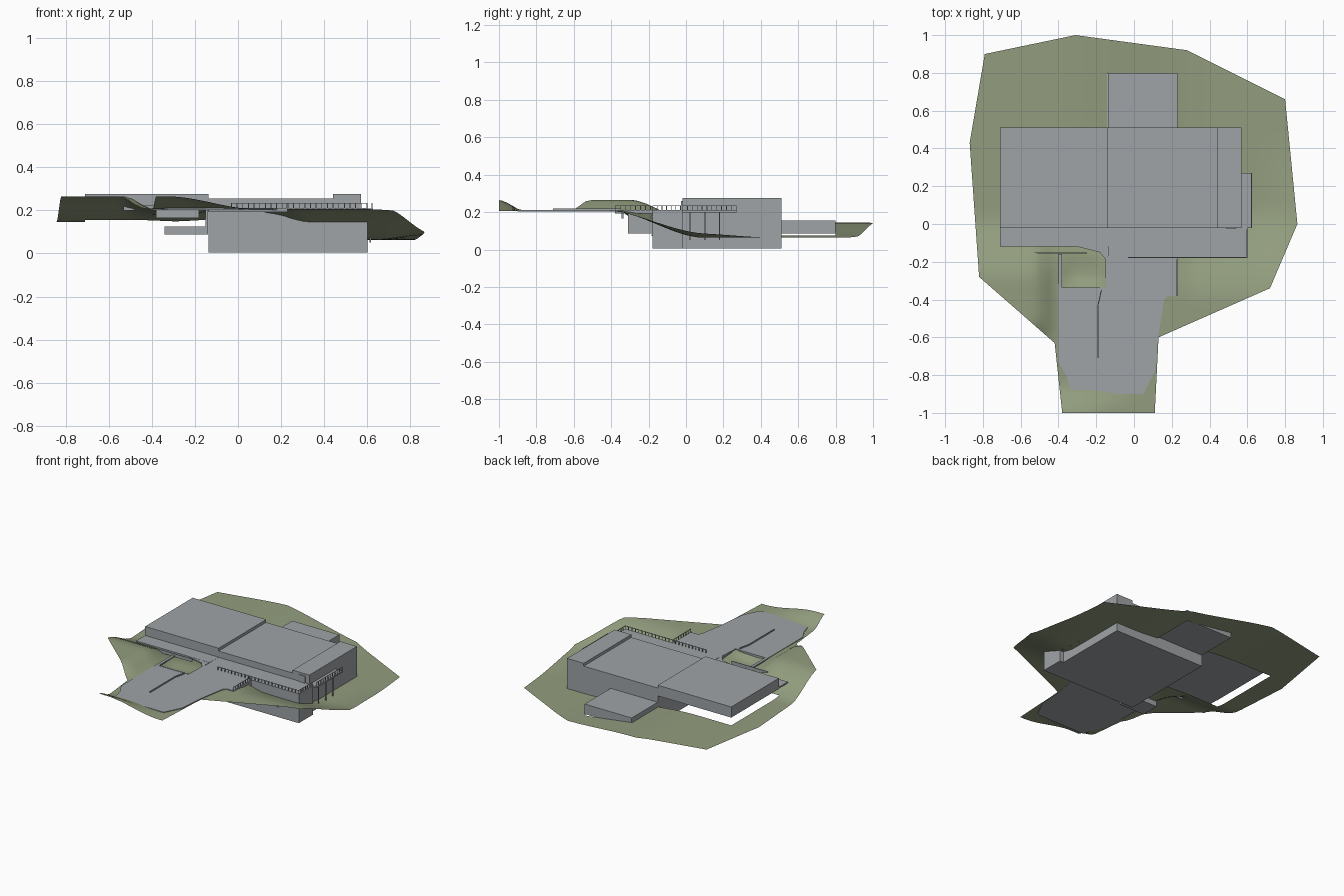
import bpy, bmesh
from mathutils import Vector

cube = bpy.data.objects.get("Cube")
if cube:
    bpy.data.objects.remove(cube)


def material(name, rgb):
    m = bpy.data.materials.new(name)
    m.use_nodes = True
    m.diffuse_color = (*rgb, 1)
    m.node_tree.nodes["Principled BSDF"].inputs["Base Color"].default_value = (*rgb, 1)
    return m


GREY = material("concrete grey", (0.35, 0.37, 0.385))
GREEN = material("grass green", (0.29, 0.34, 0.21))


def finish(name, bm, mat):
    bmesh.ops.recalc_face_normals(bm, faces=bm.faces)
    me = bpy.data.meshes.new(name)
    bm.to_mesh(me)
    bm.free()
    me.materials.append(mat)
    ob = bpy.data.objects.new(name, me)
    bpy.context.collection.objects.link(ob)
    return ob


def box(name, x, y, z, mat=GREY):
    bm = bmesh.new()
    bmesh.ops.create_cube(bm, size=1)
    for v in bm.verts:
        v.co = [r[0] if c < 0 else r[1] for c, r in zip(v.co, (x, y, z))]
    return finish(name, bm, mat)


def slab(name, outline, z0, z1, mat=GREY):
    bm = bmesh.new()
    f = bm.faces.new([bm.verts.new((x, y, z0)) for x, y in outline])
    top = bmesh.ops.extrude_face_region(bm, geom=[f])["geom"]
    bmesh.ops.translate(bm, vec=(0, 0, z1 - z0),
                        verts=[v for v in top if isinstance(v, bmesh.types.BMVert)])
    return finish(name, bm, mat)


def smooth(t, a, b):
    t = min(1, max(0, (t - a) / (b - a)))
    return t * t * (3 - 2 * t)


def ground(x, y):
    west = 1 - smooth(x, -0.53, -0.39)
    # high southern ground with a western bank and a corner berm
    south = 0.206 + 0.059 * west * smooth(y, -0.66, -0.5)
    south += 0.058 * (1 - smooth(x, -0.32, 0.08)) * (1 - smooth(y, -1, -0.86))
    # low northern ground rising to the west
    north = 0.063 + 0.082 * (1 - smooth(x, -0.45, 0.45)) + 0.025 * smooth(x, 0.65, 0.86) * (1 - smooth(y, 0, 0.5))
    # the slope between them starts later below the forecourt
    hold = 0.2 * max(0, 1 - abs(x) / 0.3)
    start, end = -0.41 + 0.11 * west + hold, 0.1 - 0.06 * west + hold
    z = south + (north - south) * smooth(y, start, end)
    # sunken court
    dip = smooth(x, -0.39, -0.34) * (1 - smooth(x, -0.2, -0.14))
    dip *= smooth(y, -0.35, -0.3) * (1 - smooth(y, -0.26, -0.14))
    return z - 0.025 * dip


# Terrain sheet: outline sliced into a grid, opened under the building
outline = [(-0.79, 0.9), (-0.31, 1), (0.28, 0.92), (0.8, 0.66), (0.865, 0), (0.72, -0.34),
           (0.13, -0.6), (0.11, -1), (-0.38, -1), (-0.42, -0.63), (-0.82, -0.28), (-0.87, 0.43)]
openings = [(-0.71, -0.14, -0.02, 0.51), (-0.14, 0.57, -0.18, 0.51), (-0.14, 0.23, 0.51, 0.8)]
bm = bmesh.new()
bm.faces.new([bm.verts.new((x, y, 0)) for x, y in outline])
xs = {round(-0.85 + 0.04 * i, 3) for i in range(43)} | {v for o in openings for v in o[:2]}
ys = {round(-0.98 + 0.04 * i, 3) for i in range(50)} | {v for o in openings for v in o[2:]}
for axis, cuts in ((0, xs), (1, ys)):
    for c in sorted(cuts):
        co, no = Vector(), Vector()
        co[axis], no[axis] = c, 1
        bmesh.ops.bisect_plane(bm, geom=bm.verts[:] + bm.edges[:] + bm.faces[:],
                               plane_co=co, plane_no=no, dist=1e-5)
gone = []
for f in bm.faces:
    p = f.calc_center_median()
    if any(a < p.x < b and c < p.y < d for a, b, c, d in openings):
        gone.append(f)
bmesh.ops.delete(bm, geom=gone, context='FACES')
for v in bm.verts:
    v.co.z = ground(v.co.x, v.co.y)
for f in bm.faces:
    f.smooth = True
finish("terrain", bm, GREEN)

# Main building volumes
box("west_wing", (-0.71, -0.137), (-0.02, 0.51), (0.2, 0.275))
box("central_hall", (-0.137, 0.44), (-0.02, 0.51), (0.005, 0.255))
box("east_wing", (0.44, 0.57), (-0.02, 0.51), (0.005, 0.275))
box("rear_annex", (-0.137, 0.23), (0.51, 0.8), (0.085, 0.155))
box("front_basement", (-0.137, 0.6), (-0.18, -0.02), (0.005, 0.2))
box("basement_ledge", (-0.137, 0.44), (-0.185, -0.18), (0.072, 0.08))
box("basement_lintel", (-0.137, 0.23), (-0.186, -0.18), (0.155, 0.185))
box("east_door", (0.49, 0.54), (-0.026, -0.02), (0.21, 0.26))

# Terraces and forecourt
box("west_terrace", (-0.71, -0.137), (-0.12, -0.02), (0.202, 0.212))
box("front_terrace", (-0.137, 0.6), (-0.18, -0.02), (0.2, 0.211))
box("terrace_block", (-0.137, 0.23), (-0.38, -0.18), (0.192, 0.211))
box("east_balcony", (0.57, 0.625), (-0.02, 0.27), (0.197, 0.208))
slab("forecourt", [(-0.40, -0.16), (-0.40, -0.73), (-0.36, -0.8), (-0.33, -0.9), (0.05, -0.9),
                   (0.11, -0.78), (0.13, -0.58), (0.16, -0.4), (0.2, -0.36), (0.2, -0.17),
                   (-0.14, -0.17), (-0.15, -0.34), (-0.38, -0.34), (-0.38, -0.16)], 0.202, 0.211)
slab("terrace_link", [(-0.3, -0.12), (-0.14, -0.12), (-0.14, -0.2), (-0.18, -0.15)], 0.202, 0.211)

# Sunken court retaining walls
box("court_south_wall", (-0.38, -0.18), (-0.345, -0.335), (0.165, 0.212))
box("court_chamber", (-0.34, -0.14), (-0.31, -0.18), (0.087, 0.125))
box("court_east_wall", (-0.15, -0.14), (-0.31, -0.18), (0.087, 0.208))
box("court_parapet", (-0.53, -0.25), (-0.157, -0.152), (0.2, 0.222))
box("forecourt_wall", (-0.193, -0.188), (-0.71, -0.43), (0.205, 0.22))
slab("forecourt_wall_end", [(-0.193, -0.43), (-0.188, -0.43), (-0.17, -0.35), (-0.175, -0.35)], 0.205, 0.22)


# Railings: square posts under a thin rail
def railing(name, a, b, z=0.208, h=0.027, step=0.026):
    a, b = Vector(a), Vector(b)
    n = max(1, round((b - a).length / step))
    r = 0.002
    for i in range(n + 1):
        p = a.lerp(b, i / n)
        box(name + "_post", (p.x - r, p.x + r), (p.y - r, p.y + r), (z, z + h))
    lo = (min(a.x, b.x) - r, min(a.y, b.y) - r)
    hi = (max(a.x, b.x) + r, max(a.y, b.y) + r)
    box(name + "_rail", (lo[0], hi[0]), (lo[1], hi[1]), (z + h - 0.003, z + h))


railing("front_railing", (-0.03, -0.178), (0.598, -0.178))
railing("side_railing", (0.228, -0.378), (0.228, -0.19))
railing("corner_railing", (0.598, -0.178), (0.598, -0.03))
railing("balcony_railing", (0.622, -0.018), (0.622, 0.268))

# Balcony columns
for y in (0.02, 0.1, 0.18):
    box("balcony_column", (0.61, 0.616), (y - 0.003, y + 0.003), (0.05, 0.2))
